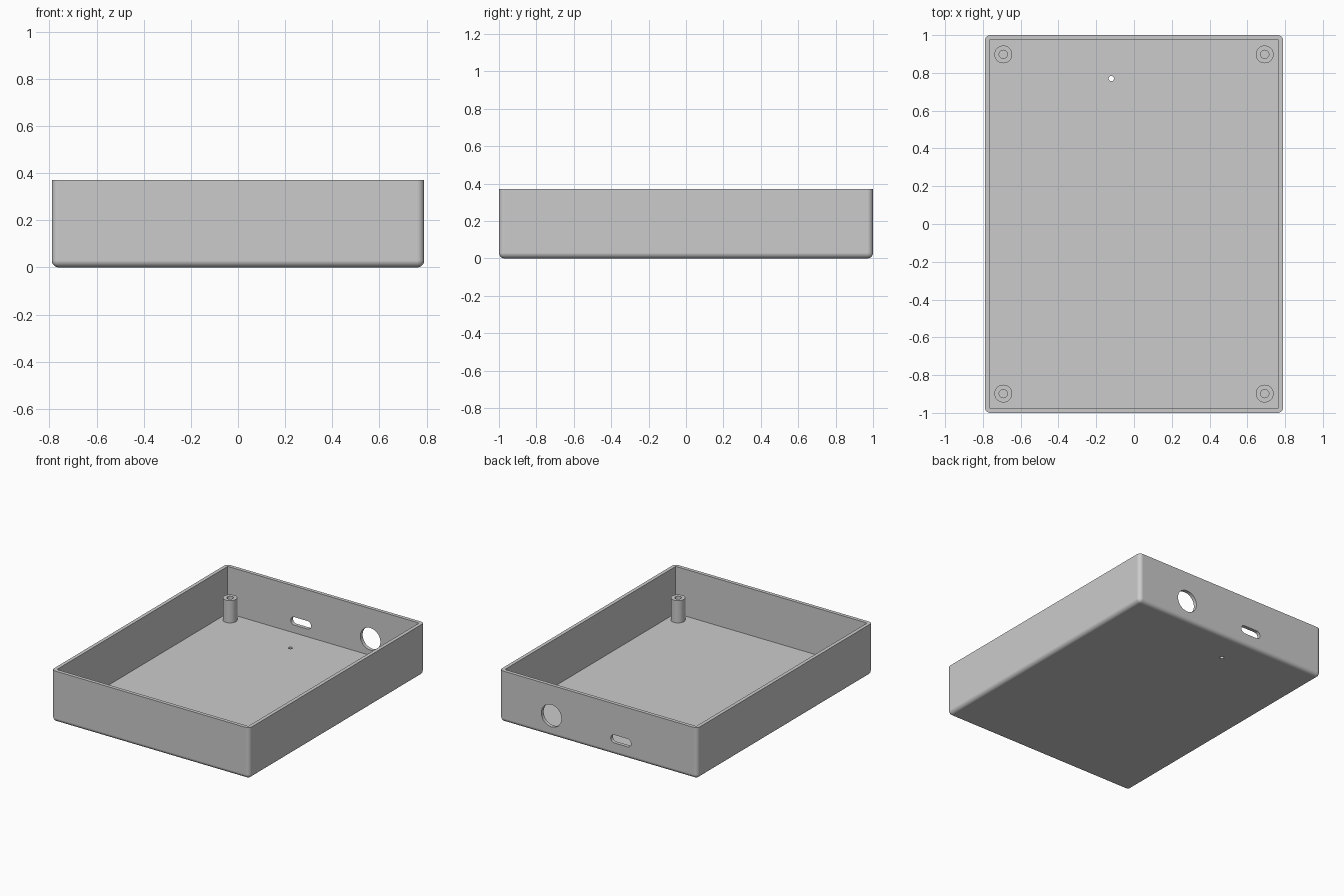
import bpy, bmesh, math
from mathutils import Matrix, Vector

if "Cube" in bpy.data.objects:
    bpy.data.objects.remove(bpy.data.objects["Cube"])

W, L, H = 1.58, 2.0, 0.37        # outer size
WALL, FLOOR, R = 0.026, 0.032, 0.03

grey = bpy.data.materials.new("grey plastic")
grey.diffuse_color = (0.6, 0.6, 0.6, 1)
grey.use_nodes = True
grey.node_tree.nodes["Principled BSDF"].inputs["Base Color"].default_value = grey.diffuse_color


def make(name, bm):
    bmesh.ops.recalc_face_normals(bm, faces=bm.faces[:])
    mesh = bpy.data.meshes.new(name)
    bm.to_mesh(mesh)
    bm.free()
    mesh.materials.append(grey)
    ob = bpy.data.objects.new(name, mesh)
    bpy.context.collection.objects.link(ob)
    return ob


def box(bm, x0, x1, y0, y1, z0, z1):
    size = Vector((x1 - x0, y1 - y0, z1 - z0))
    mid = Vector((x0 + x1, y0 + y1, z0 + z1)) / 2
    bmesh.ops.create_cube(bm, size=1, matrix=Matrix.Translation(mid) @ Matrix.Diagonal((*size, 1)))


def cylinder(name, x, y, z0, z1, r, n=48):
    bm = bmesh.new()
    bmesh.ops.create_cone(bm, cap_ends=True, segments=n, radius1=r, radius2=r, depth=z1 - z0,
                          matrix=Matrix.Translation((x, y, (z0 + z1) / 2)))
    return make(name, bm)


def back_slot(name, x, z, half, r, n=24):
    """Round-ended prism that runs through the back wall."""
    bm = bmesh.new()
    pts = []
    for side, start in ((1, -math.pi / 2), (-1, math.pi / 2)):
        for i in range(n + (1 if half else 0)):
            a = start + math.pi * i / n
            pts.append((x + side * half + r * math.cos(a), L / 2 - 0.1, z + r * math.sin(a)))
    face = bm.faces.new([bm.verts.new(p) for p in pts])
    ext = bmesh.ops.extrude_face_region(bm, geom=[face])
    bmesh.ops.translate(bm, vec=(0, 0.2, 0),
                        verts=[v for v in ext["geom"] if isinstance(v, bmesh.types.BMVert)])
    return make(name, bm)


def cut(ob, cutter):
    mod = ob.modifiers.new("cut", 'BOOLEAN')
    mod.operation = 'DIFFERENCE'
    mod.solver = 'EXACT'
    mod.object = cutter
    bpy.context.view_layer.objects.active = ob
    bpy.ops.object.modifier_apply(modifier=mod.name)
    bpy.data.objects.remove(cutter)


def smooth(ob):
    bpy.ops.object.select_all(action='DESELECT')
    ob.select_set(True)
    bpy.context.view_layer.objects.active = ob
    bpy.ops.object.shade_smooth_by_angle(angle=math.radians(35))
    mod = ob.modifiers.new("even shading", 'WEIGHTED_NORMAL')
    mod.keep_sharp = True


# tray: block with rounded upright and bottom edges
bm = bmesh.new()
box(bm, -W / 2, W / 2, -L / 2, L / 2, 0, H)
edges = [e for e in bm.edges if min(v.co.z for v in e.verts) < 0.01]
bmesh.ops.bevel(bm, geom=edges, offset=R, segments=8, profile=0.5, affect='EDGES')
tray = make("tray", bm)

# hollow inside with square corners
bm = bmesh.new()
box(bm, -W / 2 + WALL, W / 2 - WALL, -L / 2 + WALL, L / 2 - WALL, FLOOR, H + 0.1)
cut(tray, make("cavity", bm))

# openings in the back wall and the small hole in the floor
cut(tray, back_slot("round_opening", 0.375, 0.15, 0, 0.08))
cut(tray, back_slot("slot_opening", -0.18, 0.117, 0.052, 0.029))
cut(tray, cylinder("floor_hole", -0.12, 0.77, -0.1, 0.1, 0.014, 32))
smooth(tray)

# hollow screw posts in the corners
for sx, side in ((-1, "left"), (1, "right")):
    for sy, end in ((-1, "front"), (1, "back")):
        x, y = sx * 0.692, sy * 0.898
        post = cylinder(f"{end}_{side}_post", x, y, FLOOR - 0.005, 0.193, 0.047)
        cut(post, cylinder("screw_hole", x, y, FLOOR + 0.001, 0.3, 0.022, 32))
        smooth(post)
